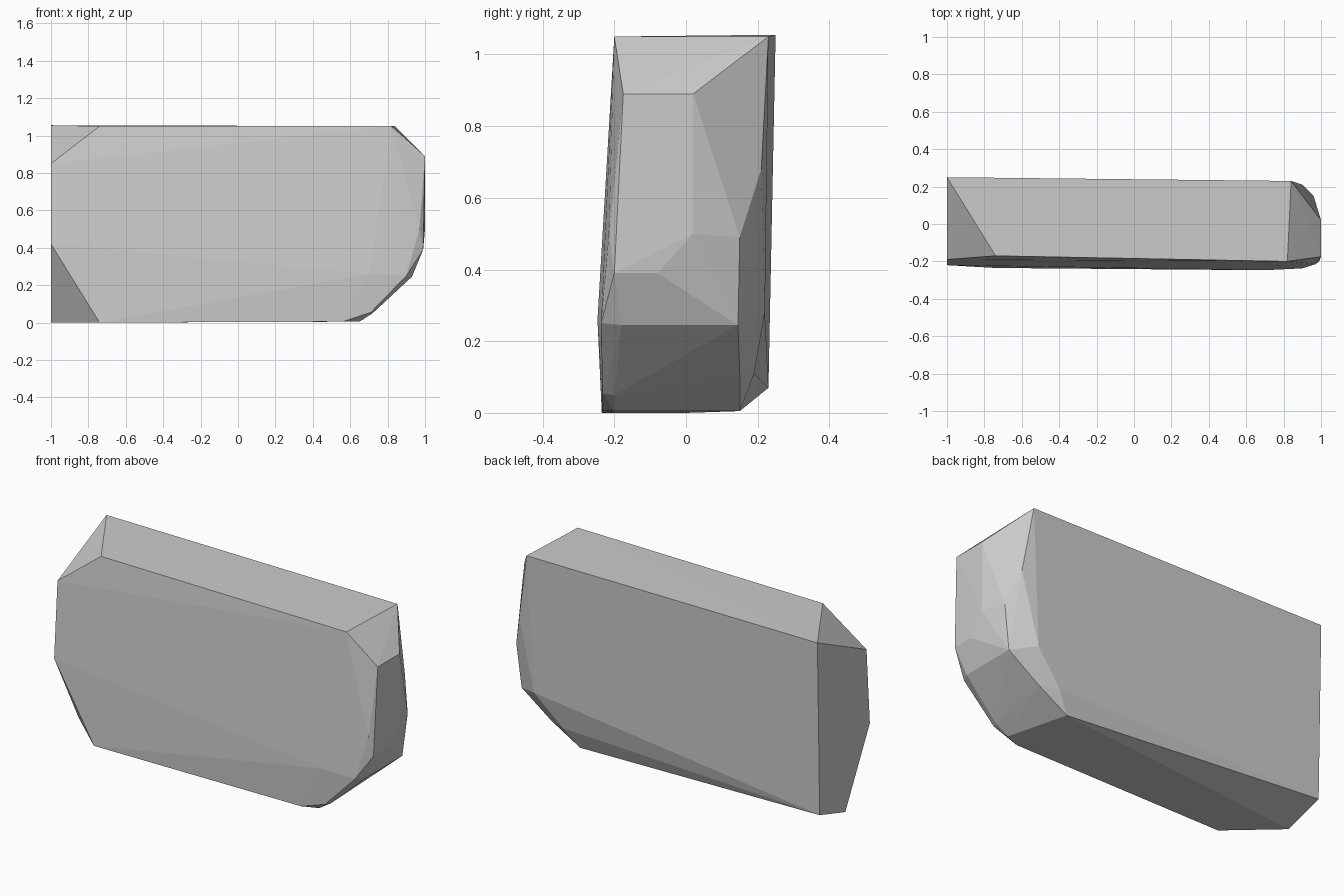
import bpy
import bmesh

if "Cube" in bpy.data.objects:
    bpy.data.objects.remove(bpy.data.objects["Cube"])

# Corner points of the faceted block, grouped by region
left_end = [(-1, .25, 1.055), (-1, -.19, .85), (-1, -.22, .42),
            (-1, 0, 0), (-1, .23, .07)]
top_edges = [(-.74, -.17, 1.05), (.82, -.2, 1.05), (.84, .23, 1.05)]
base = [(-.74, -.235, 0), (.56, -.235, .005), (.65, -.2, .005), (.56, .15, .005)]
right_nose = [(1, -.175, .89), (1, .02, .89), (1, .02, .5), (.99, -.2, .39),
              (.99, -.08, .39), (.96, .15, .49), (.9, .21, .68), (.97, -.215, .5)]
lower_curve = [(.93, -.18, .245), (.93, .145, .245), (.935, .14, .34),
               (.72, -.2, .05), (.71, -.233, .055), (.9, -.237, .25),
               (.7, -.247, .26), (.64, .19, .11), (.74, .15, .11), (.8, .22, .28)]

# Wrap the corners in one closed convex shell
bm = bmesh.new()
for p in left_end + top_edges + base + right_nose + lower_curve:
    bm.verts.new(p)
hull = bmesh.ops.convex_hull(bm, input=bm.verts)
inside = {g for g in hull["geom_interior"] + hull["geom_unused"]
          if isinstance(g, bmesh.types.BMVert)}
bmesh.ops.delete(bm, geom=list(inside), context='VERTS')
bmesh.ops.dissolve_limit(bm, angle_limit=.01, verts=bm.verts, edges=bm.edges)
bmesh.ops.recalc_face_normals(bm, faces=bm.faces)

mesh = bpy.data.meshes.new("faceted_block")
bm.to_mesh(mesh)
bm.free()
block = bpy.data.objects.new("faceted_block", mesh)
bpy.context.collection.objects.link(block)

# Plain grey, flat faces
grey = bpy.data.materials.new("light grey")
grey.diffuse_color = (.6, .6, .6, 1)
grey.use_nodes = True
grey.node_tree.nodes["Principled BSDF"].inputs["Base Color"].default_value = grey.diffuse_color
mesh.materials.append(grey)
